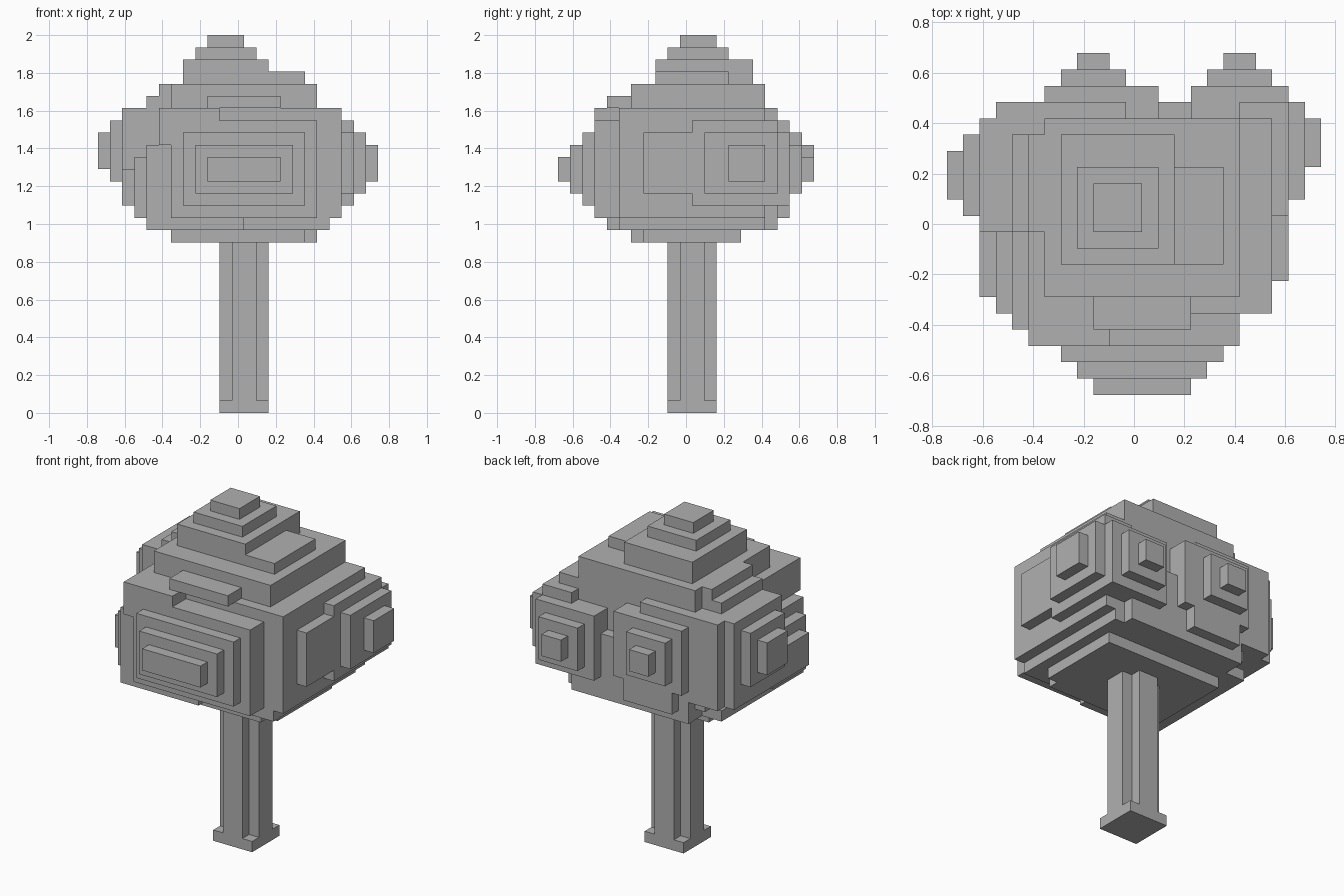
import bpy
import bmesh
from mathutils import Vector

UNIT = 2 / 31  # edge of one block

if "Cube" in bpy.data.objects:
    bpy.data.objects.remove(bpy.data.objects["Cube"], do_unlink=True)

grey = bpy.data.materials.new("plain grey")
grey.use_nodes = True
colour = (0.434, 0.434, 0.434, 1)
grey.diffuse_color = colour
grey.node_tree.nodes["Principled BSDF"].inputs["Base Color"].default_value = colour


def fill(cells, x, y, z):
    """Fill a box of blocks, given as start and end along each axis."""
    for i in range(*x):
        for j in range(*y):
            for k in range(*z):
                cells.add((i, j, k))


def build(name, cells):
    """Skin a set of blocks with only its outer faces."""
    bm = bmesh.new()
    corners = {}

    def corner(point):
        key = tuple(round(c) for c in point)
        if key not in corners:
            place = Vector((key[0] + 0.5, key[1] + 0.5, key[2])) * UNIT
            corners[key] = bm.verts.new(place)
        return corners[key]

    for cell in cells:
        for axis in range(3):
            for side in (0, 1):
                step = Vector((0, 0, 0))
                step[axis] = 1
                neighbour = Vector(cell) + step * (1 if side else -1)
                if tuple(int(c) for c in neighbour) in cells:
                    continue
                u, v = Vector((0, 0, 0)), Vector((0, 0, 0))
                u[(axis + 1) % 3] = 1
                v[(axis + 2) % 3] = 1
                base = Vector(cell) + step * side
                loop = [base, base + u, base + u + v, base + v]
                if not side:
                    loop.reverse()
                bm.faces.new([corner(p) for p in loop])

    bmesh.ops.dissolve_limit(bm, angle_limit=0.01, verts=bm.verts[:], edges=bm.edges[:])
    mesh = bpy.data.meshes.new(name)
    bm.to_mesh(mesh)
    bm.free()
    mesh.materials.append(grey)
    bpy.context.collection.objects.link(bpy.data.objects.new(name, mesh))


# Trunk: square foot with a cross-shaped column
trunk = set()
fill(trunk, x=(-2, 2), y=(-2, 2), z=(0, 1))
fill(trunk, x=(-2, 2), y=(-1, 1), z=(1, 14))
fill(trunk, x=(-1, 1), y=(-2, 2), z=(1, 14))
build("trunk", trunk)

leaves = set()

# Underside of the crown
fill(leaves, x=(-6, 5), y=(-5, 4), z=(14, 15))
fill(leaves, x=(5, 6), y=(-4, 4), z=(14, 15))
fill(leaves, x=(-8, 0), y=(-7, 5), z=(15, 16))
fill(leaves, x=(-6, 6), y=(-6, 7), z=(15, 16))
fill(leaves, x=(0, 7), y=(-6, 6), z=(15, 16))

# Main body of the crown
fill(leaves, x=(-7, 8), y=(-6, 6), z=(16, 25))
fill(leaves, x=(-6, 6), y=(-5, 6), z=(25, 27))

# Stepped peak
fill(leaves, x=(-5, 2), y=(-3, 5), z=(27, 29))
fill(leaves, x=(2, 5), y=(-3, 3), z=(27, 28))
fill(leaves, x=(-4, 1), y=(-2, 3), z=(29, 30))
fill(leaves, x=(-3, 0), y=(-1, 2), z=(30, 31))

# Front bulge
fill(leaves, x=(-6, 6), y=(-8, -6), z=(16, 24))
fill(leaves, x=(-7, -2), y=(-8, -6), z=(22, 25))
fill(leaves, x=(-3, 3), y=(-7, -5), z=(25, 26))
for step in range(3):
    fill(leaves, x=(step - 5, 5 - step), y=(-9 - step, -8), z=(17 + step, 23 - step))

# Bulge on the -x side
fill(leaves, x=(-7, -6), y=(-1, 5), z=(25, 27))
fill(leaves, x=(-8, -7), y=(-1, 5), z=(17, 26))
fill(leaves, x=(-9, -6), y=(-1, 7), z=(17, 25))
fill(leaves, x=(-10, -9), y=(-1, 6), z=(17, 25))
for step in range(2):
    fill(leaves, x=(-11 - step, -10), y=(step, 5 - step), z=(19 + step, 24 - step))

# Low rounded corner towards the front
for step in range(3):
    fill(leaves, x=(step - 10, -6), y=(-5 - step, -1), z=(17 - (step > 0), 20 + step))

# Bulge on the +x side
fill(leaves, x=(8, 9), y=(-4, 0), z=(18, 23))
fill(leaves, x=(6, 9), y=(0, 7), z=(17, 24))
fill(leaves, x=(9, 10), y=(1, 7), z=(18, 23))
fill(leaves, x=(10, 11), y=(3, 6), z=(19, 22))

# Back wall
fill(leaves, x=(-6, 6), y=(6, 7), z=(16, 21))
fill(leaves, x=(-9, -1), y=(6, 7), z=(17, 25))

# Two back bulges
fill(leaves, x=(-5, 0), y=(6, 8), z=(16, 18))
fill(leaves, x=(-6, 1), y=(6, 8), z=(18, 24))
fill(leaves, x=(3, 9), y=(6, 8), z=(17, 23))
for left, low in ((-5, 19), (4, 18)):
    for step in range(2):
        fill(leaves, x=(left + step, left + 4 - step), y=(8, 9 + step),
             z=(low + step, low + 4 - step))

build("leaf_crown", leaves)
